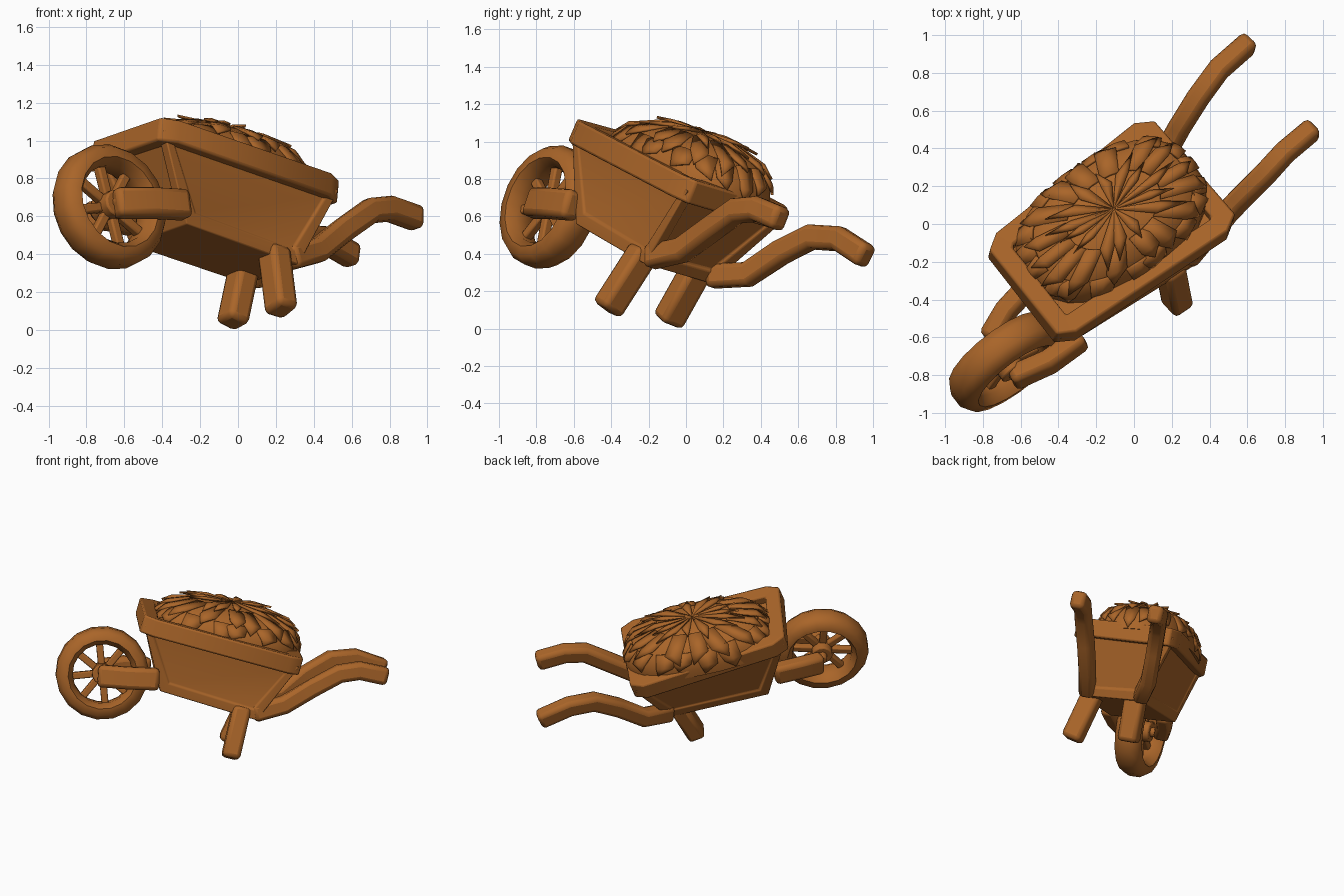
import bpy, bmesh, math, random
from mathutils import Vector as V, Matrix

random.seed(4)
if bpy.data.objects.get("Cube"):
    bpy.data.objects.remove(bpy.data.objects["Cube"])

wood = bpy.data.materials.new("warm_brown")
wood.use_nodes = True
COLOUR = (0.40, 0.13, 0.022, 1)
wood.diffuse_color = COLOUR
wood.node_tree.nodes["Principled BSDF"].inputs["Base Color"].default_value = COLOUR


def frame(origin, f, s):
    """Axes pointing forward, to the side and up, placed at origin."""
    s = V(s).normalized()
    f = V(f)
    f = (f - s * f.dot(s)).normalized()
    m = Matrix((f, s, f.cross(s))).transposed().to_4x4()
    m.translation = V(origin)
    return m


# The barrow is pitched and rolled; the wheel axle lies along its side axis
wheel = frame((-0.68, -0.73, 0.65), (-0.78, -0.57, 0.32), (0.57, -0.74, 0.28))
fwd, side, up = (wheel.col[i].to_3d() for i in range(3))


def finish(name, bm, bevel=0.0, thick=0.0, angle=50):
    bmesh.ops.recalc_face_normals(bm, faces=bm.faces)
    mesh = bpy.data.meshes.new(name)
    bm.to_mesh(mesh)
    bm.free()
    mesh.materials.append(wood)
    ob = bpy.data.objects.new(name, mesh)
    bpy.context.collection.objects.link(ob)
    if thick:
        mod = ob.modifiers.new("Thickness", 'SOLIDIFY')
        mod.thickness, mod.offset = thick, 0
    if bevel:
        mod = ob.modifiers.new("Soft edges", 'BEVEL')
        mod.width, mod.segments, mod.limit_method = bevel, 2, 'ANGLE'
        mod.angle_limit = math.radians(40)
    bpy.ops.object.select_all(action='DESELECT')
    ob.select_set(True)
    bpy.context.view_layer.objects.active = ob
    bpy.ops.object.shade_smooth_by_angle(angle=math.radians(angle))
    return ob


def beam(name, points, width, height, closed=False, bevel=0.03, ref=up):
    """Sweep a rounded rectangle along points."""
    pts = [V(p) for p in points]
    n = len(pts)
    bm = bmesh.new()
    rings = []
    for i, p in enumerate(pts):
        a = pts[i - 1] if i or closed else p
        b = pts[(i + 1) % n] if i < n - 1 or closed else p
        d_in = (p - a).normalized()
        d_out = (b - p).normalized()
        t = (d_in + d_out).normalized()
        s = t.cross(ref).normalized()
        u = s.cross(t)
        mitre = 1 / max(0.6, t.dot(d_out if d_out.length else d_in))
        rings.append([bm.verts.new(p + s * x * width / 2 * mitre + u * y * height / 2)
                      for x, y in ((-1, -1), (1, -1), (1, 1), (-1, 1))])
    for i in range(n if closed else n - 1):
        r, q = rings[i], rings[(i + 1) % n]
        for k in range(4):
            bm.faces.new((r[k], r[(k + 1) % 4], q[(k + 1) % 4], q[k]))
    if not closed:
        bm.faces.new(rings[0])
        bm.faces.new(rings[-1])
    return finish(name, bm, bevel)


# Tray with shallow recessed panels
top = [V(p) for p in ((-0.375, -0.575, 1.045), (-0.725, -0.13, 0.925),
                      (0.06, 0.495, 0.60), (0.49, 0.0, 0.745))]
low = [V(p) for p in ((-0.27, -0.59, 0.56), (-0.57, -0.22, 0.45),
                      (0.05, 0.14, 0.24), (0.32, -0.22, 0.345))]
centre = sum(top, V()) / 4
bm = bmesh.new()
tv = [bm.verts.new(centre + (p - centre) * 1.07) for p in top]
lv = [bm.verts.new(p) for p in low]
walls = [bm.faces.new((tv[i], tv[(i + 1) % 4], lv[(i + 1) % 4], lv[i])) for i in range(4)]
bm.faces.new(tv)
bm.faces.new(lv)
bmesh.ops.recalc_face_normals(bm, faces=bm.faces)
bmesh.ops.inset_individual(bm, faces=walls, thickness=0.08)
bmesh.ops.inset_individual(bm, faces=walls, thickness=0.012, depth=-0.012)
finish("tray", bm, 0.02)

# Thick rim with clipped corners
rim = []
for i, p in enumerate(top):
    rim += [p.lerp(top[i - 1], 0.05), p.lerp(top[(i + 1) % 4], 0.05)]
beam("tray_rim", rim, 0.11, 0.13, closed=True)

# Handles
beam("right_handle", ((0.27, -0.2, 0.38), (0.42, -0.02, 0.42),
                      (0.56, 0.13, 0.53), (0.70, 0.27, 0.63), (0.80, 0.38, 0.64),
                      (0.955, 0.51, 0.585)), 0.11, 0.13)
beam("left_handle", ((0.04, 0.12, 0.28), (0.14, 0.33, 0.29),
                     (0.24, 0.51, 0.41), (0.34, 0.67, 0.49), (0.45, 0.82, 0.48),
                     (0.615, 0.965, 0.385)), 0.11, 0.13)

# Legs
beam("right_leg", ((0.19, -0.22, 0.42), (0.23, -0.425, 0.10)), 0.15, 0.13, ref=fwd)
beam("left_leg", ((0.03, 0.06, 0.32), (-0.03, -0.1, 0.035)), 0.15, 0.13, ref=fwd)

# Wheel fork
beam("right_fork", ((-0.65, -0.82, 0.67), (-0.45, -0.73, 0.67), (-0.27, -0.6, 0.66)), 0.11, 0.16)
beam("left_fork", ((-0.77, -0.61, 0.61), (-0.68, -0.46, 0.60), (-0.55, -0.32, 0.57)), 0.11, 0.15)

# Tyre revolved about the axle
bm = bmesh.new()
profile = [(0.215, 0.05), (0.25, 0.1), (0.305, 0.09), (0.335, 0.04)]
profile += [(r, -w) for r, w in reversed(profile)]
steps = 18
rings = []
for i in range(steps):
    a = math.tau * i / steps
    rings.append([bm.verts.new(wheel @ V((r * math.cos(a), w, r * math.sin(a))))
                  for r, w in profile])
for i in range(steps):
    r, q = rings[i], rings[(i + 1) % steps]
    for k in range(len(profile)):
        j = (k + 1) % len(profile)
        bm.faces.new((r[k], r[j], q[j], q[k]))
finish("wheel_tyre", bm, angle=65)

# Hub and axle
for name, radius, length in (("wheel_hub", 0.075, 0.16), ("wheel_axle", 0.035, 0.26)):
    bm = bmesh.new()
    bmesh.ops.create_cone(bm, cap_ends=True, segments=12, radius1=radius, radius2=radius,
                          depth=length, matrix=wheel @ Matrix.Rotation(math.pi / 2, 4, 'X'))
    finish(name, bm, 0.01)

# Spokes
for i in range(8):
    a = math.tau * (i + 0.5) / 8
    d = V((math.cos(a), 0, math.sin(a)))
    beam(f"spoke_{i + 1}", (wheel @ (d * 0.04), wheel @ (d * 0.24)), 0.05, 0.05,
         bevel=0.01, ref=side)

# Hay mound: a boxy dome, more level than the tray it fills
mound = (frame((-0.125, 0.0, 0.79), (-0.78, -0.57, 0.22), (0.57, -0.74, 0.18))
         @ Matrix.Diagonal((0.55, 0.345, 0.27, 1)))


def on_mound(turn, drop, lift):
    d = V((math.sin(drop) * math.cos(turn), math.sin(drop) * math.sin(turn), math.cos(drop)))
    return mound @ (d / sum(abs(c) ** 2.5 for c in d) ** (1 / 2.5)) + up * lift


bm = bmesh.new()
segments, levels = 28, 8
crown = bm.verts.new(on_mound(0, 0, 0))
rings = [[bm.verts.new(on_mound(math.tau * i / segments, math.pi / 2 * k / levels, 0))
          for i in range(segments)] for k in range(1, levels + 1)]
for i in range(segments):
    j = (i + 1) % segments
    bm.faces.new((crown, rings[0][i], rings[0][j]))
    for r, q in zip(rings, rings[1:]):
        bm.faces.new((r[i], q[i], q[j], r[j]))
bm.faces.new(rings[-1])
finish("hay_mound", bm, angle=80)

# Layers of jagged tufts, like overlapping thatch
for name, count, start, end, lift in (("hay_top", 14, 0, 46, 0.022),
                                      ("hay_middle", 16, 28, 70, 0.022),
                                      ("hay_lower", 18, 52, 90, 0.022)):
    bm = bmesh.new()
    for i in range(count):
        turn = math.tau * (i + random.uniform(-0.25, 0.25)) / count
        half = math.pi / count
        d0 = math.radians(start + 1)
        d2 = math.radians(end + random.uniform(-12, 6))
        d1 = d0 + (d2 - d0) * 0.6
        bend = random.uniform(-0.6, 0.6) * half
        a, b = (bm.verts.new(on_mound(turn + s * half, d0, 0.006)) for s in (-1, 1))
        c, d = (bm.verts.new(on_mound(turn + s * half * 0.65, d1, lift * 0.7)) for s in (-1, 1))
        mid = bm.verts.new(on_mound(turn, d1, lift))
        tip = bm.verts.new(on_mound(turn + bend, d2, lift * 1.5))
        root = bm.verts.new(on_mound(turn, d0, 0.01))
        for f in ((a, root, mid, c), (root, b, d, mid), (c, mid, tip), (mid, d, tip)):
            bm.faces.new(f)
    finish(name, bm, thick=0.014)
